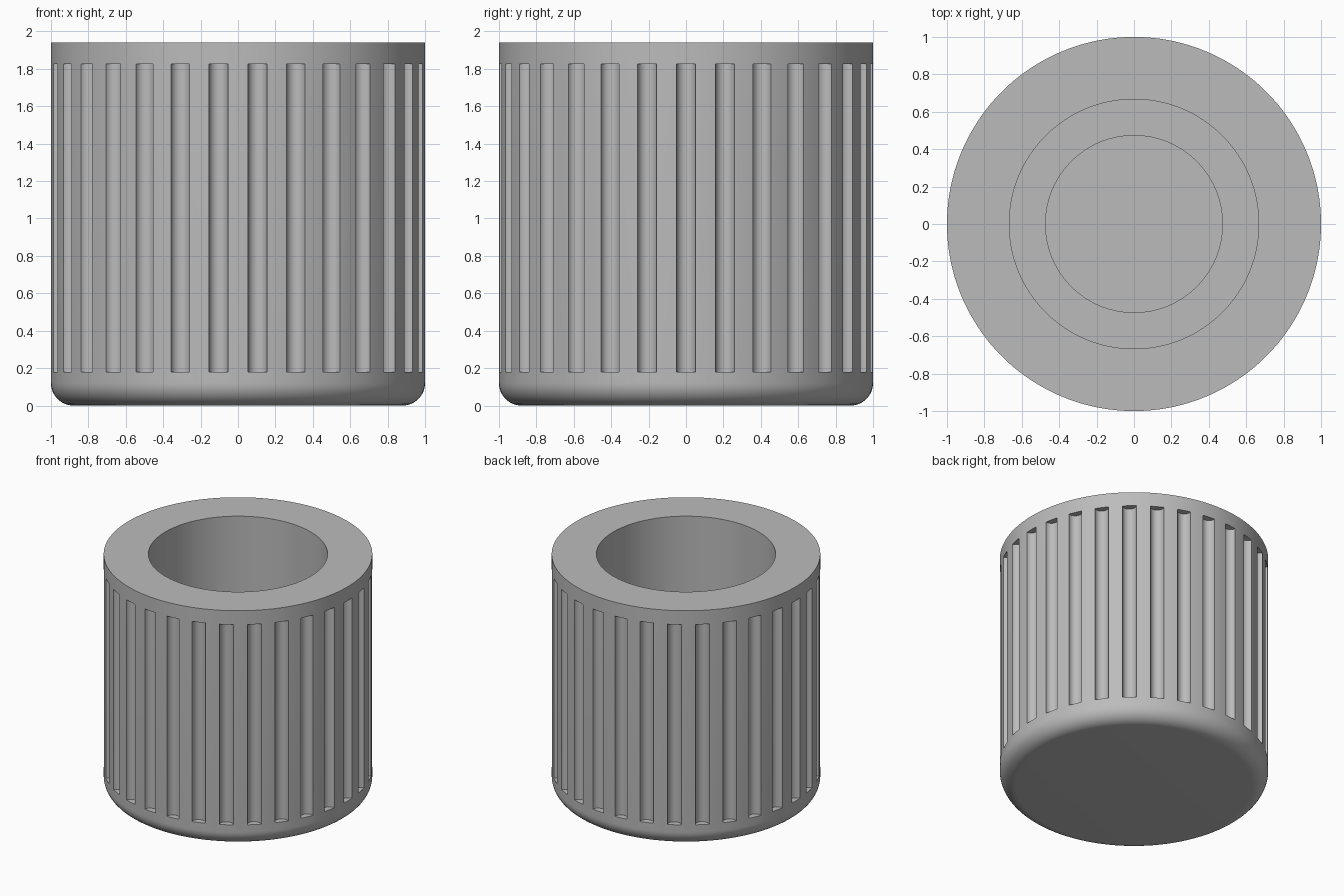
import bpy, bmesh
from math import sin, cos, pi, radians
from mathutils import Matrix, Vector

if "Cube" in bpy.data.objects:
    bpy.data.objects.remove(bpy.data.objects["Cube"])

HEIGHT, RADIUS, FILLET = 1.94, 1.0, 0.12
GROOVES, GROOVE_R, GROOVE_LOW, GROOVE_HIGH = 30, 0.052, 0.18, 1.825
SEGMENTS = 180

grey = bpy.data.materials.new("plain grey")
grey.use_nodes = True
colour = (0.5, 0.5, 0.5, 1)
grey.diffuse_color = colour
grey.node_tree.nodes["Principled BSDF"].inputs["Base Color"].default_value = colour


def make_object(name, bm):
    bmesh.ops.recalc_face_normals(bm, faces=bm.faces[:])
    mesh = bpy.data.meshes.new(name)
    bm.to_mesh(mesh)
    bm.free()
    obj = bpy.data.objects.new(name, mesh)
    bpy.context.collection.objects.link(obj)
    mesh.materials.append(grey)
    return obj


# Cup profile: rounded base, straight wall, stepped bore
profile = [(0, 0)]
for i in range(13):
    a = i / 12 * pi / 2
    profile.append((RADIUS - FILLET + FILLET * sin(a), FILLET - FILLET * cos(a)))
profile += [(RADIUS, HEIGHT), (0.667, HEIGHT), (0.667, 0.5),
            (0.473, 0.5), (0.473, 0.25), (0, 0.25)]

bm = bmesh.new()
verts = [bm.verts.new((r, 0, z)) for r, z in profile]
edges = [bm.edges.new(pair) for pair in zip(verts, verts[1:])]
bmesh.ops.spin(bm, geom=verts + edges, cent=(0, 0, 0), axis=(0, 0, 1),
               angle=2 * pi, steps=SEGMENTS, use_merge=True)
bmesh.ops.remove_doubles(bm, verts=bm.verts[:], dist=0.0001)
cup = make_object("ribbed_cup", bm)

# Ring of round rods that cut the grip grooves
bm = bmesh.new()
for i in range(GROOVES):
    a = 2 * pi * i / GROOVES
    place = Matrix.Translation((cos(a), sin(a), (GROOVE_LOW + GROOVE_HIGH) / 2))
    bmesh.ops.create_cone(bm, cap_ends=True, segments=32, radius1=GROOVE_R,
                          radius2=GROOVE_R, depth=GROOVE_HIGH - GROOVE_LOW,
                          matrix=place @ Matrix.Rotation(a + 0.03, 4, "Z"))
cutter = make_object("groove_cutter", bm)
cutter.hide_render = True
cutter.hide_set(True)

# Cut the grooves and smooth the round faces
cut = cup.modifiers.new("grooves", "BOOLEAN")
cut.operation = "DIFFERENCE"
cut.solver = "EXACT"
cut.object = cutter
bpy.ops.object.select_all(action="DESELECT")
cup.select_set(True)
bpy.context.view_layer.objects.active = cup
bpy.ops.object.modifier_apply(modifier=cut.name)
bpy.data.objects.remove(cutter)
bpy.ops.object.shade_smooth_by_angle(angle=radians(30))
